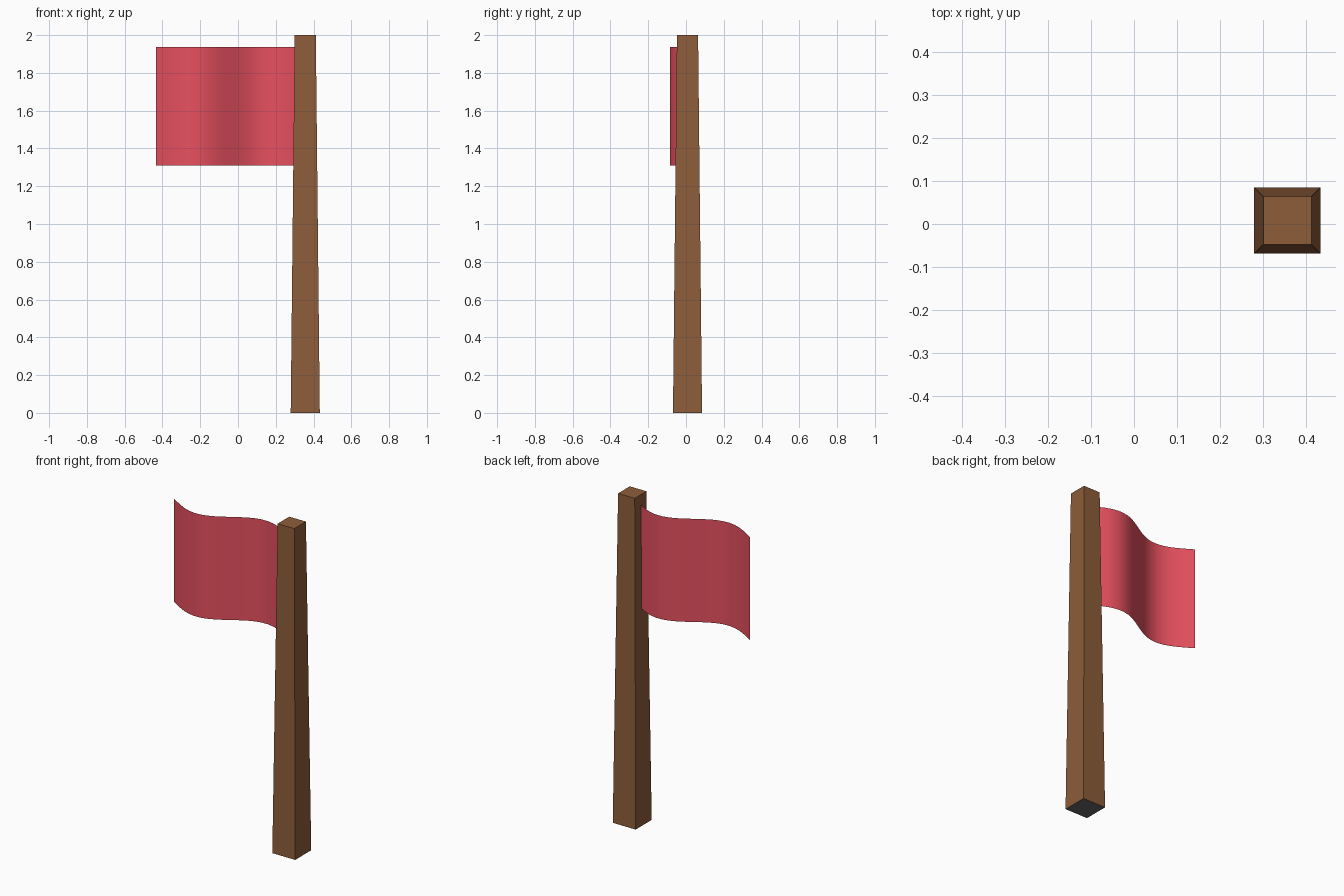
import bpy, bmesh, math

if "Cube" in bpy.data.objects:
    bpy.data.objects.remove(bpy.data.objects["Cube"])


def material(name, rgb):
    m = bpy.data.materials.new(name)
    m.diffuse_color = (*rgb, 1)
    m.use_nodes = True
    m.node_tree.nodes["Principled BSDF"].inputs["Base Color"].default_value = m.diffuse_color
    return m


def add_object(name, bm, *mats):
    mesh = bpy.data.meshes.new(name)
    bm.to_mesh(mesh)
    bm.free()
    for m in mats:
        mesh.materials.append(m)
    ob = bpy.data.objects.new(name, mesh)
    bpy.context.collection.objects.link(ob)
    return ob


brown = material("wood", (0.27, 0.11, 0.042))
red = material("cloth", (0.80, 0.08, 0.115))
grey = material("underside", (0.13, 0.13, 0.13))

# Tapered square pole, with a grey underside
PX, PY = 0.356, 0.008
bm = bmesh.new()
bmesh.ops.create_cube(bm, size=2)
for v in bm.verts:
    half = 0.056 if v.co.z > 0 else 0.077
    v.co = (PX + v.co.x * half, PY + v.co.y * half, v.co.z + 1)
bm.normal_update()
for f in bm.faces:
    f.material_index = 1 if f.normal.z < -0.9 else 0
add_object("pole", bm, brown, grey)

# Thin waving flag: one sheet following a sine wave, ending inside the pole
X0, X1, Z0, Z1, SEGMENTS = -0.433, PX, 1.31, 1.937, 20
bm = bmesh.new()
columns = []
for i in range(SEGMENTS + 1):
    x = X0 + (X1 - X0) * i / SEGMENTS
    y = -0.0125 + 0.0725 * math.sin(math.radians(490) * (x + 0.04))
    columns.append([bm.verts.new((x, y, z)) for z in (Z0, Z1)])
for a, b in zip(columns, columns[1:]):
    bm.faces.new((a[0], b[0], b[1], a[1])).smooth = True
add_object("flag", bm, red)
